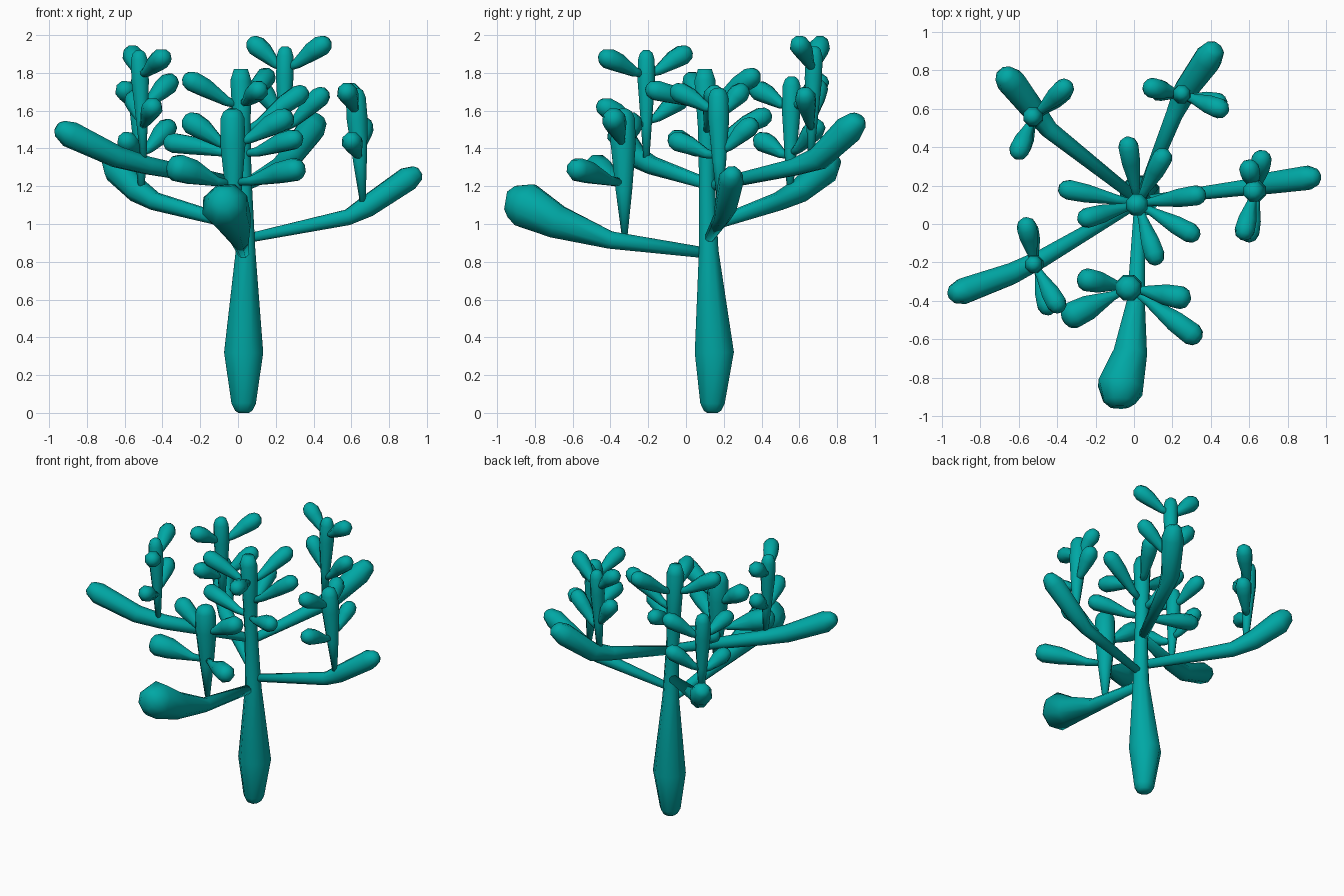
import bpy, bmesh, math
from mathutils import Vector

teal = bpy.data.materials.new("teal")
teal.diffuse_color = (0.0, 0.39, 0.375, 1)


def tube(name, pts, radii, sides=8):
    """Faceted limb: rings of varying radius swept along a path."""
    bm = bmesh.new()
    pts = [Vector(p) for p in pts]
    rings = []
    ref = None
    for i, (p, r) in enumerate(zip(pts, radii)):
        t = (pts[min(i + 1, len(pts) - 1)] - pts[max(i - 1, 0)]).normalized()
        if ref is None:
            ref = Vector((1, 0, 0)) if abs(t.z) > 0.7 else Vector((0, 0, 1))
        u = (ref - t * ref.dot(t)).normalized()
        ref = u
        v = t.cross(u)
        ring = []
        for k in range(sides):
            a = 2 * math.pi * (k + 0.5) / sides
            ring.append(bm.verts.new(p + (u * math.cos(a) + v * math.sin(a)) * r))
        rings.append(ring)
    for a, b in zip(rings, rings[1:]):
        for k in range(sides):
            n = (k + 1) % sides
            bm.faces.new((a[k], a[n], b[n], b[k]))
    bm.faces.new(rings[0][::-1])
    bm.faces.new(rings[-1])
    me = bpy.data.meshes.new(name)
    bm.to_mesh(me)
    bm.free()
    ob = bpy.data.objects.new(name, me)
    bpy.context.collection.objects.link(ob)
    me.materials.append(teal)
    me.shade_smooth()
    return ob


def leaf(name, base, tip, r=0.056):
    """Club-shaped leaf: thin stem, swollen blunt tip."""
    b, t = Vector(base), Vector(tip)
    d = t - b
    n = d.normalized()
    sag = Vector((0, 0, -0.012))
    tube(name, [b, b + d * 0.3 + sag, b + d * 0.72, t - n * 0.01, t + n * 0.025, t + n * 0.042],
         [0.016, 0.027, r * 0.92, r, r * 0.75, r * 0.35])


def sprout(name, base, top, r, leaves, leaf_r=0.056):
    """Upright shoot on a limb, with its leaves (height on shoot, tip)."""
    b, t = Vector(base), Vector(top)
    d = t - b
    n = d.normalized()
    tube(name, [b, b + d * 0.35, b + d * 0.72, t - n * 0.05, t - n * 0.015, t],
         [0.017, r * 0.65, r, r * 0.95, r * 0.72, r * 0.35])
    for i, (z, tip) in enumerate(leaves):
        leaf(f"{name}_leaf_{i + 1}", b + d * ((z - b.z) / d.z), tip, leaf_r)


# Trunk
tube("trunk", [(.03, .14, 0), (.03, .14, .012), (.03, .14, .05), (.03, .15, .32), (.04, .12, .86),
               (.03, .11, 1.25), (.02, .11, 1.5), (.015, .1, 1.76), (.015, .1, 1.82)],
     [.03, .05, .07, .112, .056, .045, .05, .06, .04])

# Five main limbs
tube("limb_front", [(.03, .12, .845), (.01, -.4, .915), (-.02, -.68, 1.01),
                    (-.07, -.85, 1.10), (-.075, -.925, 1.12), (-.075, -.955, 1.125)],
     [.03, .05, .095, .128, .09, .05])
tube("limb_right", [(.03, .12, .92), (.58, .19, 1.035), (.68, .21, 1.09),
                    (.9, .24, 1.24), (.95, .245, 1.27), (.965, .245, 1.28)],
     [.025, .045, .06, .068, .045, .02])
tube("limb_back_right", [(.03, .12, 1.2), (.21, .57, 1.3), (.27, .7, 1.345),
                         (.385, .86, 1.5), (.42, .91, 1.55), (.43, .92, 1.565)],
     [.03, .048, .065, .078, .055, .03])
tube("limb_back_left", [(.03, .12, .99), (-.44, .49, 1.12), (-.53, .6, 1.175),
                        (-.64, .74, 1.29), (-.675, .775, 1.345), (-.685, .785, 1.36)],
     [.03, .05, .065, .078, .055, .03])
tube("limb_left", [(.03, .12, 1.21), (-.48, -.18, 1.31), (-.64, -.26, 1.355),
                   (-.89, -.35, 1.475), (-.94, -.365, 1.505), (-.955, -.37, 1.515)],
     [.03, .05, .06, .072, .05, .03])

# Upright shoots on the limbs
sprout("shoot_front", (-.02, -.325, .94), (-.03, -.335, 1.61), .072, [
    (1.22, (.31, -.58, 1.29)), (1.4, (-.25, -.29, 1.54)),
    (1.42, (.25, -.385, 1.56))], .064)
leaf("shoot_front_big_leaf", (-.02, -.33, 1.21), (-.33, -.48, 1.30), .076)
sprout("shoot_right", (.66, .18, 1.12), (.62, .17, 1.72), .06, [
    (1.36, (.6, -.05, 1.44)), (1.6, (.575, -.04, 1.7)),
    (1.38, (.665, .34, 1.52)), (1.58, (.6, .29, 1.7))])
sprout("shoot_back_right", (.24, .66, 1.34), (.25, .68, 1.94), .05, [
    (1.82, (.09, .71, 1.95)), (1.82, (.45, .6, 1.95)),
    (1.55, (.12, .7, 1.72)), (1.5, (.44, .63, 1.68))])
sprout("shoot_back_left", (-.51, .55, 1.17), (-.53, .56, 1.78), .054, [
    (1.37, (-.37, .69, 1.51)), (1.36, (-.59, .4, 1.44)),
    (1.61, (-.36, .71, 1.75)), (1.62, (-.6, .38, 1.71))])
sprout("shoot_left", (-.5, -.21, 1.34), (-.525, -.21, 1.92), .05, [
    (1.79, (-.56, -.01, 1.9)), (1.79, (-.4, -.42, 1.88)),
    (1.54, (-.55, -.03, 1.66)), (1.52, (-.45, -.43, 1.62))])

# Leaves around the upper trunk
for i, (z, tip) in enumerate([
        (1.64, (.11, -.17, 1.71)), (1.62, (-.25, .03, 1.76)), (1.62, (.15, .35, 1.78)),
        (1.42, (-.03, .41, 1.57)), (1.38, (-.35, .18, 1.43)), (1.48, (.33, .15, 1.69)),
        (1.37, (.3, -.05, 1.45))]):
    leaf(f"trunk_leaf_{i + 1}", (.02, .105, z), tip)
